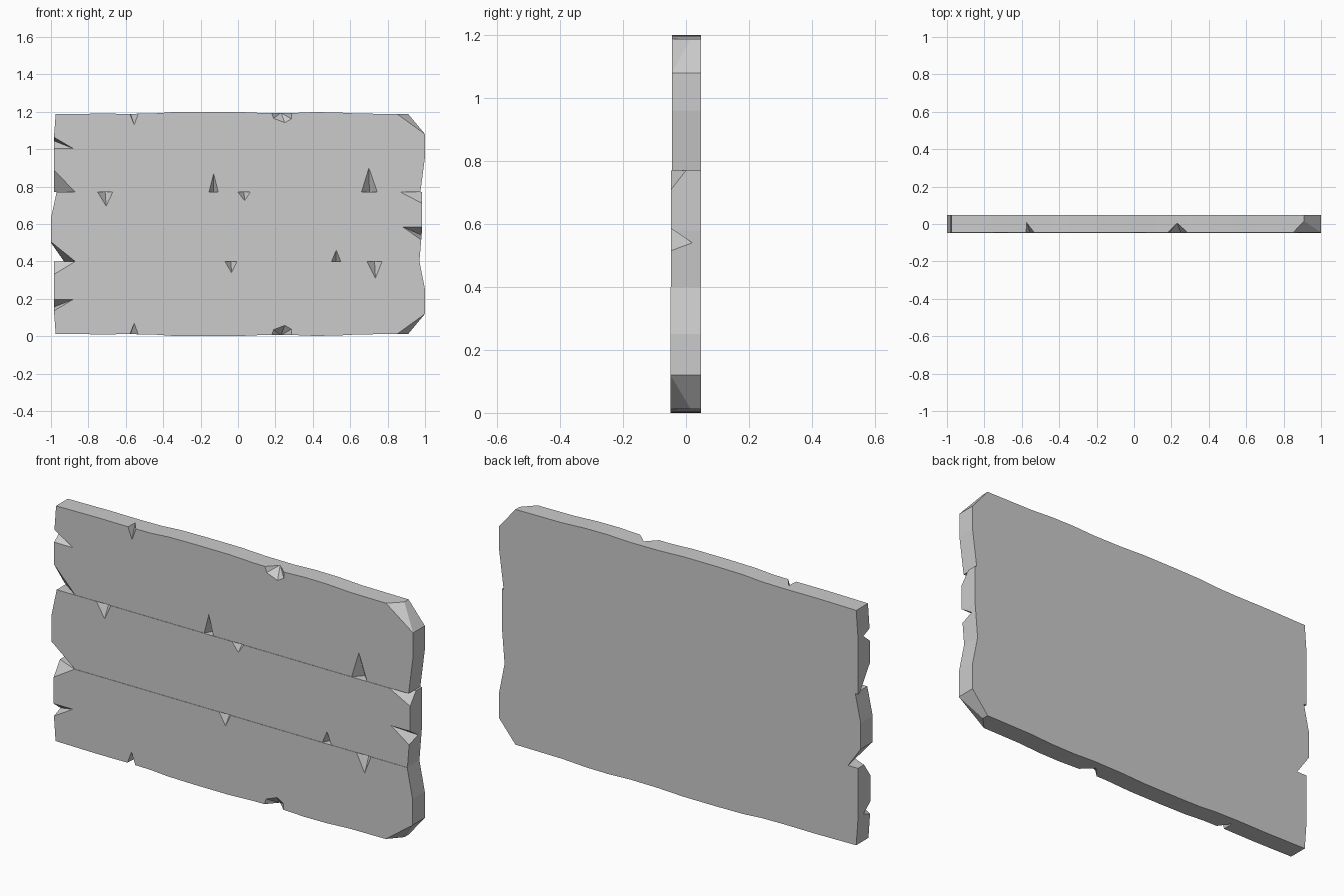
import bpy, bmesh
from mathutils import Vector

if "Cube" in bpy.data.objects:
    bpy.data.objects.remove(bpy.data.objects["Cube"])

BACK = 0.048


def new_object(name, bm):
    bmesh.ops.recalc_face_normals(bm, faces=bm.faces)
    mesh = bpy.data.meshes.new(name)
    bm.to_mesh(mesh)
    bm.free()
    ob = bpy.data.objects.new(name, mesh)
    bpy.context.collection.objects.link(ob)
    return ob


def chip_cutter(points, front, depth, out):
    """Wedge: triangle or polygon on the front face, apex inside, swept outwards."""
    pts = [Vector((x, front, z)) for x, z in points]
    pts.append(Vector((depth[0], depth[1], depth[2])))
    sweep = Vector((out[0], -0.5, out[1])) * 0.06
    bm = bmesh.new()
    for p in pts + [p + sweep for p in pts]:
        bm.verts.new(p)
    bmesh.ops.convex_hull(bm, input=bm.verts[:])
    loose = [v for v in bm.verts if not v.link_faces]
    bmesh.ops.delete(bm, geom=loose, context='VERTS')
    return new_object("chip_cutter", bm)


def plank(name, outline, front, chips):
    bm = bmesh.new()
    face = bm.faces.new([bm.verts.new((x, front, z)) for x, z in outline])
    ext = bmesh.ops.extrude_face_region(bm, geom=[face], use_keep_orig=True)
    moved = [g for g in ext["geom"] if isinstance(g, bmesh.types.BMVert)]
    bmesh.ops.translate(bm, verts=moved, vec=(0, BACK - front, 0))
    ob = new_object(name, bm)
    cutters = []
    for points, depth, out in chips:
        cut = chip_cutter(points, front, depth, out)
        cut.hide_render = True
        mod = ob.modifiers.new("chip", 'BOOLEAN')
        mod.operation, mod.solver, mod.object = 'DIFFERENCE', 'EXACT', cut
        cutters.append(cut)
    bpy.context.view_layer.update()
    mesh = bpy.data.meshes.new_from_object(
        ob.evaluated_get(bpy.context.evaluated_depsgraph_get()))
    ob.modifiers.clear()
    ob.data = mesh
    for cut in cutters:
        bpy.data.objects.remove(cut)


def seam_chip(x0, x1, seam, tip_x, tip_z, y=0.0):
    """Triangular nick along a horizontal plank edge."""
    out = 1 if seam > tip_z else -1
    return ([(x0, seam), (x1, seam), (tip_x, tip_z)],
            ((x0 + x1) / 2, y, seam), (0, out))


def flip(chips):
    return [([(x, 1.2 - z) for x, z in p], (d[0], d[1], 1.2 - d[2]), (o[0], -o[1]))
            for p, d, o in chips]


# outer wavy edge and chips shared by the top and (mirrored) bottom planks
edge = [(-0.985, 1.05), (-0.975, 1.187), (-0.75, 1.19), (-0.57, 1.189), (-0.45, 1.191),
        (-0.35, 1.198), (-0.2, 1.2), (-0.02, 1.2), (0.12, 1.194), (0.28, 1.193),
        (0.4, 1.198), (0.52, 1.197), (0.65, 1.19), (0.91, 1.188), (1.0, 1.08)]
outer_chips = [
    ([(-0.578, 1.191), (-0.533, 1.191), (-0.555, 1.13)], (-0.575, 0.01, 1.191), (0, 1)),
    ([(0.18, 1.196), (0.19, 1.165), (0.25, 1.142), (0.285, 1.162), (0.285, 1.196)],
     (0.23, 0.005, 1.195), (0, 1)),
    ([(0.85, 1.189), (1.0, 1.08), (0.91, 1.188)], (0.91, 0.015, 1.188), (1, 1)),
    ([(-0.985, 1.065), (-0.985, 1.003), (-0.88, 1.003)], (-0.985, 0.005, 1.045), (-1, 0)),
]

# top plank
plank("top_plank", [(-0.985, 0.77)] + edge + [(1.0, 0.96), (0.975, 0.77)], -0.045,
      outer_chips + [
          ([(-0.985, 0.89), (-0.985, 0.77), (-0.87, 0.77)], (-0.985, 0.035, 0.77), (-1, -1)),
          seam_chip(-0.155, -0.105, 0.77, -0.13, 0.87),
          seam_chip(0.66, 0.745, 0.77, 0.70, 0.90)])

# middle plank
plank("middle_plank",
      [(-0.93, 0.4), (-1.0, 0.5), (-1.0, 0.63), (-0.97, 0.77), (0.985, 0.77),
       (0.985, 0.58), (0.97, 0.4)], -0.047, [
          ([(-1.0, 0.505), (-0.94, 0.4), (-0.87, 0.4)], (-0.93, 0.046, 0.4), (-1, -1)),
          ([(0.87, 0.77), (0.985, 0.77), (0.985, 0.71)], (0.985, 0.0, 0.77), (1, 1)),
          ([(0.88, 0.585), (0.985, 0.585), (0.98, 0.515)], (0.982, 0.02, 0.54), (1, 0)),
          seam_chip(-0.75, -0.67, 0.77, -0.705, 0.695),
          seam_chip(0.0, 0.065, 0.77, 0.035, 0.725),
          seam_chip(0.5, 0.55, 0.4, 0.525, 0.46)])

# bottom plank
plank("bottom_plank",
      [(-0.985, 0.4)] + [(x, 1.2 - z) for x, z in edge] + [(1.0, 0.25), (0.97, 0.4)],
      -0.049, flip(outer_chips) + [
          ([(-0.985, 0.33), (-0.985, 0.4), (-0.87, 0.4)], (-0.985, 0.0, 0.4), (-1, 1)),
          seam_chip(-0.07, -0.005, 0.4, -0.035, 0.34),
          seam_chip(0.69, 0.77, 0.4, 0.735, 0.31)])
